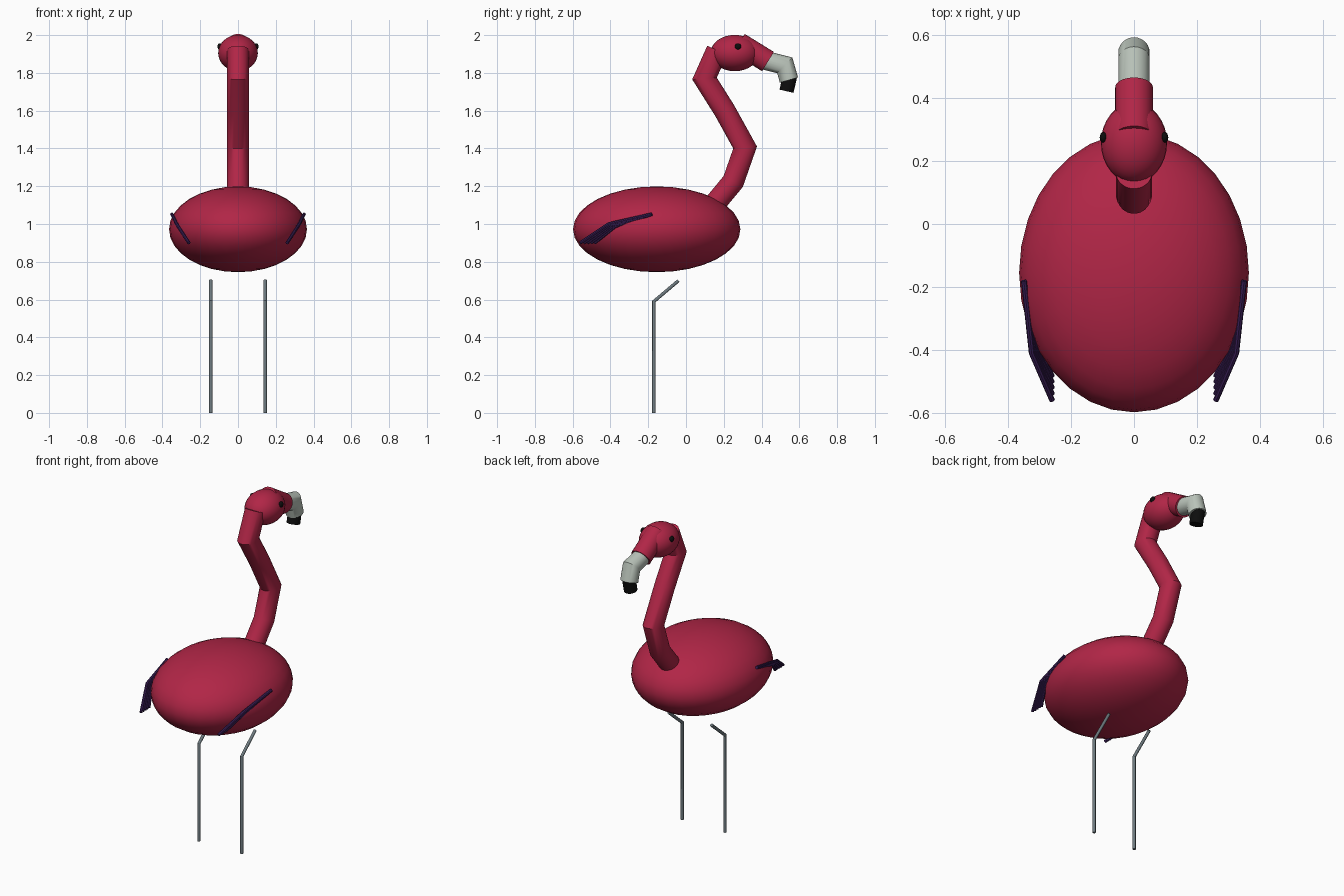
import bpy, bmesh, math
from mathutils import Vector

if "Cube" in bpy.data.objects:
    bpy.data.objects.remove(bpy.data.objects["Cube"])


def material(name, rgb):
    m = bpy.data.materials.new(name)
    m.diffuse_color = (*rgb, 1)
    m.use_nodes = True
    m.node_tree.nodes["Principled BSDF"].inputs["Base Color"].default_value = m.diffuse_color
    return m


CRIMSON = material("crimson", (0.44, 0.019, 0.062))
PALE = material("pale grey", (0.50, 0.56, 0.50))
BLACK = material("black", (0.004, 0.004, 0.004))
PURPLE = material("dark purple", (0.045, 0.014, 0.10))
GREY = material("slate grey", (0.16, 0.20, 0.22))


def finish(name, bm, mat, angle=35):
    bmesh.ops.recalc_face_normals(bm, faces=bm.faces)
    me = bpy.data.meshes.new(name)
    bm.to_mesh(me)
    bm.free()
    me.materials.append(mat)
    ob = bpy.data.objects.new(name, me)
    bpy.context.collection.objects.link(ob)
    bpy.ops.object.select_all(action='DESELECT')
    ob.select_set(True)
    bpy.context.view_layer.objects.active = ob
    bpy.ops.object.shade_smooth_by_angle(angle=math.radians(angle))
    return ob


def ellipsoid(name, centre, radii, mat, u=32, v=16):
    bm = bmesh.new()
    bmesh.ops.create_uvsphere(bm, u_segments=u, v_segments=v, radius=1)
    for vert in bm.verts:
        vert.co = Vector(c + r * p for c, r, p in zip(centre, radii, vert.co))
    return finish(name, bm, mat, 60)


def add_tube(bm, points, radius, sides):
    """Round tube along a path, with mitred bends and capped ends."""
    pts = [Vector(p) for p in points]
    dirs = [(b - a).normalized() for a, b in zip(pts, pts[1:])]
    side = dirs[0].orthogonal().normalized()
    up = dirs[0].cross(side)
    ring_co = []
    for i in range(sides):
        a = 2 * math.pi * i / sides
        ring_co.append(pts[0] + radius * (side * math.cos(a) + up * math.sin(a)))
    rings = [[bm.verts.new(c) for c in ring_co]]
    for i, d in enumerate(dirs):
        n = (d + dirs[i + 1]).normalized() if i + 1 < len(dirs) else d
        ring_co = [c + d * ((pts[i + 1] - c).dot(n) / d.dot(n)) for c in ring_co]
        rings.append([bm.verts.new(c) for c in ring_co])
    for a, b in zip(rings, rings[1:]):
        for i in range(sides):
            j = (i + 1) % sides
            bm.faces.new((a[i], a[j], b[j], b[i]))
    bm.faces.new(rings[0])
    bm.faces.new(rings[-1])


def tube(name, paths, radius, mat, sides=24):
    bm = bmesh.new()
    for p in paths:
        add_tube(bm, p, radius, sides)
    return finish(name, bm, mat)


# Body, neck and head
ellipsoid("body", (0, -0.155, 0.972), (0.365, 0.443, 0.227), CRIMSON)
tube("neck", [[(0, 0.13, 1.08), (0, 0.25, 1.225), (0, 0.313, 1.405),
               (0, 0.205, 1.60), (0, 0.098, 1.77), (0, 0.165, 1.92)]], 0.058, CRIMSON)
ellipsoid("head", (0, 0.258, 1.905), (0.105, 0.128, 0.096), CRIMSON)

# Beak: red base, pale hooked middle, black tip
tube("beak_base", [[(0, 0.28, 1.955), (0, 0.434, 1.86)]], 0.06, CRIMSON)
tube("beak", [[(0, 0.41, 1.868), (0, 0.523, 1.84), (0, 0.545, 1.762)]], 0.05, PALE)
tube("beak_tip", [[(0, 0.55, 1.78), (0, 0.532, 1.703)]], 0.038, BLACK)

for s, label in ((-1, "left"), (1, "right")):
    # Eye
    ellipsoid(label + "_eye", (s * 0.097, 0.275, 1.94), (0.012, 0.017, 0.017), BLACK, 16, 8)
    # Wing: a fan of thin feather rods from one shoulder
    paths = [[(s * 0.35, -0.18, 1.052),
              (s * (0.325 - 0.002 * i), -0.41 + 0.009 * i, 1.0 - 0.003 * i),
              (s * 0.26, -0.56 + 0.019 * i, 0.90)] for i in range(5)]
    tube(label + "_wing", paths, 0.009, PURPLE, 8)
    # Leg with bent upper joint
    tube(label + "_leg", [[(s * 0.144, -0.17, 0), (s * 0.144, -0.17, 0.59),
                           (s * 0.144, -0.04, 0.70)]], 0.009, GREY, 12)
